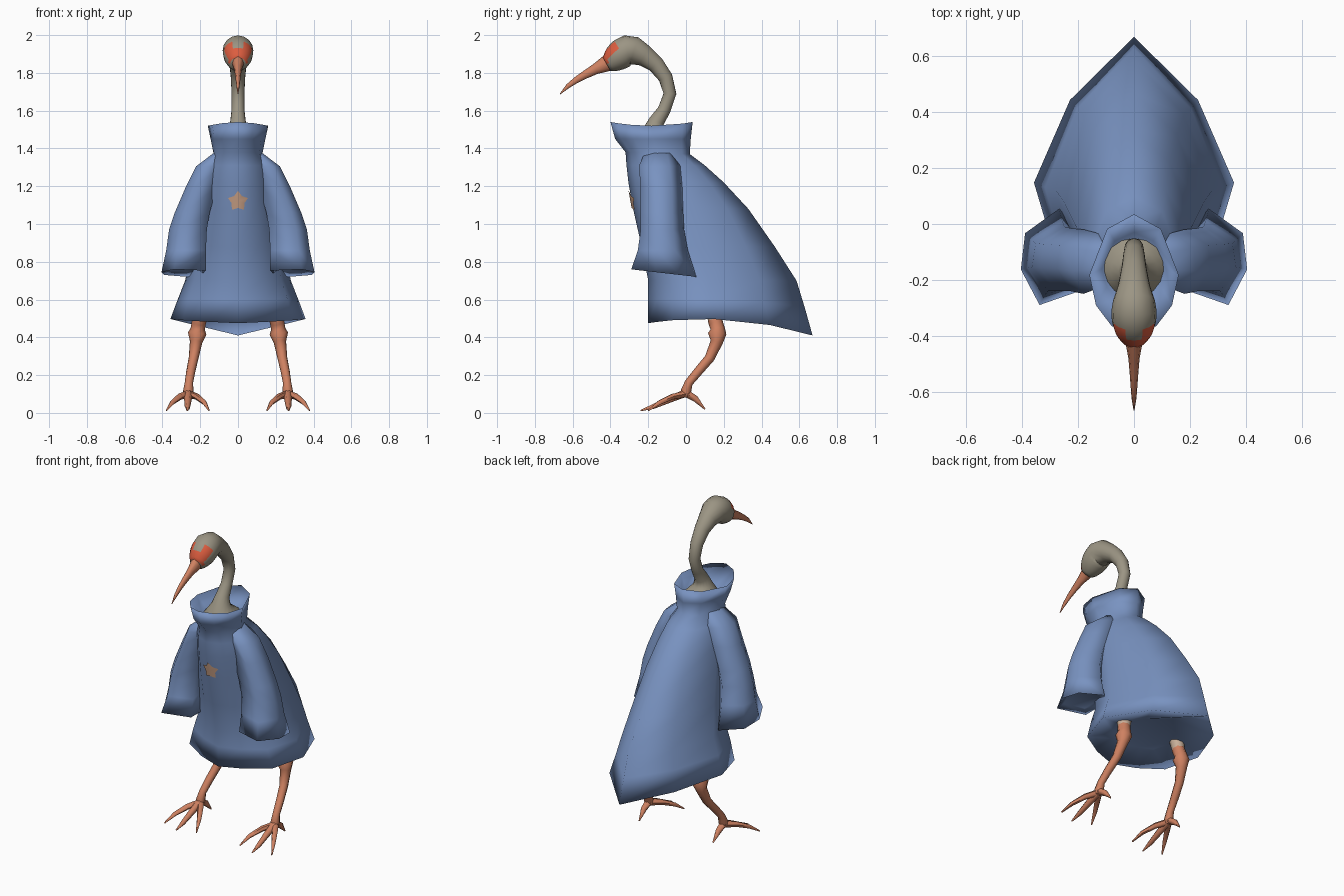
import bpy, bmesh, math
from mathutils import Vector
from mathutils.bvhtree import BVHTree

if "Cube" in bpy.data.objects:
    bpy.data.objects.remove(bpy.data.objects["Cube"])


def material(name, rgb):
    m = bpy.data.materials.new(name)
    m.use_nodes = True
    m.diffuse_color = (*rgb, 1)
    m.node_tree.nodes["Principled BSDF"].inputs["Base Color"].default_value = (*rgb, 1)
    return m


BLUE = material("robe blue", (0.19, 0.29, 0.53))
GREY = material("warm grey plumage", (0.33, 0.30, 0.23))
ORANGE = material("leg orange", (0.62, 0.22, 0.12))
RED = material("mask red", (0.72, 0.11, 0.05))
TAN = material("star tan", (0.60, 0.36, 0.24))
PALE = material("pale thigh", (0.58, 0.43, 0.32))


def finish(bm, name, mats, rule=None, angle=60):
    bmesh.ops.recalc_face_normals(bm, faces=bm.faces)
    if rule:
        for f in bm.faces:
            f.material_index = rule(f.calc_center_median())
    mesh = bpy.data.meshes.new(name)
    bm.to_mesh(mesh)
    bm.free()
    for m in mats:
        mesh.materials.append(m)
    ob = bpy.data.objects.new(name, mesh)
    bpy.context.collection.objects.link(ob)
    bpy.ops.object.select_all(action="DESELECT")
    ob.select_set(True)
    bpy.context.view_layer.objects.active = ob
    bpy.ops.object.shade_smooth_by_angle(angle=math.radians(angle))
    return ob


def loft(name, rings, mats, rule=None, angle=60):
    """Skin a list of point rings and cap both ends."""
    bm = bmesh.new()
    loops = [[bm.verts.new(p) for p in ring] for ring in rings]
    n = len(loops[0])
    for a, b in zip(loops, loops[1:]):
        for i in range(n):
            j = (i + 1) % n
            bm.faces.new((a[i], a[j], b[j], b[i]))
    bm.faces.new(loops[0])
    bm.faces.new(loops[-1])
    return finish(bm, name, mats, rule, angle)


def tube(name, path, mats, sides=8, rule=None, width=1.0):
    """Round limb along points given as (x, y, z, radius)."""
    pts = [Vector(p[:3]) for p in path]
    rings = []
    for i, p in enumerate(pts):
        t = (pts[min(i + 1, len(pts) - 1)] - pts[max(i - 1, 0)]).normalized()
        v = t.cross(Vector((1, 0, 0))).normalized()
        u = v.cross(t) * width
        turns = [2 * math.pi * k / sides for k in range(sides)]
        rings.append([p + path[i][3] * (u * math.cos(a) + v * math.sin(a)) for a in turns])
    return loft(name, rings, mats, rule)


# Robe: cross-sections change from a round collar to a keeled hem
ROUND = [(0, 1), (.6, .88), (1, .5), (.85, .25), (.5, .08), (0, 0)]
KEEL = [(0, 1), (.64, .74), (1, .4), (.82, .15), (.42, .055), (0, 0)]


def robe_ring(zf, zb, front, back, w, keel, lift=0.0):
    half = []
    for (rx, rt), (kx, kt) in zip(ROUND, KEEL):
        x, t = rx + (kx - rx) * keel, rt + (kt - rt) * keel
        z = zf + (zb - zf) * t + lift * 4 * t * (1 - t)
        half.append(Vector((x * w, front + (back - front) * t, z)))
    return half + [Vector((-p.x, p.y, p.z)) for p in half[-2:0:-1]]


robe = loft("robe", [
    robe_ring(1.44, 1.44, -.29, -.03, .115, 0),       # collar lining
    robe_ring(1.54, 1.54, -.40, .035, .16, 0, -.02),  # collar rim
    robe_ring(1.45, 1.45, -.375, .025, .145, 0),
    robe_ring(1.38, 1.37, -.32, .02, .13, 0),
    robe_ring(1.31, 1.31, -.315, .10, .165, .1),
    robe_ring(1.22, 1.22, -.305, .20, .185, .25),
    robe_ring(1.08, 1.08, -.28, .33, .21, .45),
    robe_ring(.88, .88, -.235, .47, .245, .7),
    robe_ring(.70, .70, -.20, .585, .28, .9),
    robe_ring(.60, .56, -.20, .628, .318, 1, .02),
    robe_ring(.475, .41, -.20, .67, .358, 1, .05),    # hem
    robe_ring(.54, .54, -.06, .34, .18, 1),           # underside
], [BLUE], angle=180)

# Sleeves hang from the shoulders and flare at the cuffs
CUFF = [(-1, -.66), (.43, -1), (1, -.26), (.87, .49), (-.17, 1), (-.77, .55)]


def sleeve_ring(s, x0, x1, y0, y1, z, tilt=0.0):
    cx, hx, cy, hy = (x0 + x1) / 2, (x1 - x0) / 2, (y0 + y1) / 2, (y1 - y0) / 2
    return [(s * (cx + hx * a), cy + hy * b, z - tilt * b) for a, b in CUFF]


# Sleeves, thighs, lower legs and toes on each side
for s, side in ((1, "left"), (-1, "right")):
    loft("sleeve_" + side, [
        sleeve_ring(s, .03, .13, -.22, -.06, 1.375),
        sleeve_ring(s, .08, .222, -.25, -.03, 1.305),
        sleeve_ring(s, .11, .275, -.24, -.02, 1.20),
        sleeve_ring(s, .15, .335, -.24, -.015, 1.06),
        sleeve_ring(s, .165, .365, -.24, -.01, .97),
        sleeve_ring(s, .17, .38, -.255, .01, .86),
        sleeve_ring(s, .17, .405, -.29, .055, .74, .02),
        sleeve_ring(s, .20, .37, -.25, .01, .765, .015),
    ], [BLUE], angle=180)

    def limb(name, path, mat, sides=8):
        tube(name + "_" + side, [(s * x, y, z, r) for x, y, z, r in path], [mat], sides)

    limb("thigh", [(.195, .14, .60, .05), (.2, .15, .54, .044), (.205, .155, .48, .036)], PALE)
    limb("leg", [(.203, .153, .495, .038), (.208, .158, .475, .038), (.213, .168, .445, .038),
                 (.216, .165, .42, .049), (.222, .162, .375, .033), (.235, .125, .29, .026),
                 (.25, .065, .22, .024), (.26, .015, .16, .022), (.263, 0, .115, .028),
                 (.263, -.005, .085, .02)], ORANGE)
    limb("middle_toe", [(.263, .01, .11, .024), (.265, -.09, .07, .02),
                        (.267, -.17, .035, .015), (.268, -.24, .012, .004)], ORANGE, 6)
    for d, toe in ((1, "outer_toe"), (-1, "inner_toe")):
        limb(toe, [(.263, .0, .10, .02), (.263 + d * .045, -.07, .086, .017),
                   (.263 + d * .085, -.14, .055, .013), (.266 + d * .113, -.2, .012, .004)],
             ORANGE, 6)
    limb("back_toe", [(.263, -.01, .11, .024), (.263, .05, .075, .019),
                      (.26, .10, .02, .004)], ORANGE, 6)


# Neck and head, with a heart-shaped mask on the upper face
def mask(c):
    brow = abs(c.x) < .02 and c.z > 1.93
    upper_face = .78 * c.z - c.y > 1.865 and 1.855 < c.z < 1.963
    return 1 if upper_face and abs(c.x) < .07 and not brow else 0


tube("neck_and_head", [
    (0, -.165, 1.43, .115), (0, -.17, 1.465, .085), (0, -.17, 1.50, .056),
    (0, -.155, 1.545, .041), (0, -.115, 1.605, .034), (0, -.085, 1.69, .034),
    (0, -.108, 1.775, .038), (0, -.16, 1.845, .045), (0, -.22, 1.89, .057),
    (0, -.275, 1.917, .075), (0, -.31, 1.919, .081), (0, -.338, 1.904, .08),
    (0, -.357, 1.889, .077), (0, -.375, 1.876, .071), (0, -.391, 1.864, .063),
    (0, -.406, 1.854, .053), (0, -.42, 1.846, .042)], [GREY, RED], 16, mask)

# Beak
tube("beak", [(0, -.385, 1.865, .05), (0, -.43, 1.845, .041), (0, -.48, 1.82, .028),
              (0, -.54, 1.787, .021), (0, -.58, 1.763, .017), (0, -.625, 1.73, .012),
              (0, -.667, 1.688, .002)], [ORANGE], width=.72)

# Star badge laid onto the chest
bm = bmesh.new()
bm.from_mesh(robe.data)
chest = BVHTree.FromBMesh(bm)
bm.free()


def on_chest(x, z):
    hit = chest.ray_cast(Vector((x, -1, z)), Vector((0, 1, 0)))[0]
    return hit - Vector((0, .007, 0))


bm = bmesh.new()
centre = bm.verts.new(on_chest(0, 1.12))
rim = []
for k in range(10):
    r, a = (.056 if k % 2 == 0 else .035), math.pi / 2 + k * math.pi / 5
    rim.append(bm.verts.new(on_chest(r * math.cos(a), 1.12 + r * math.sin(a))))
for k in range(10):
    bm.faces.new((centre, rim[k], rim[(k + 1) % 10]))
finish(bm, "star_badge", [TAN])
